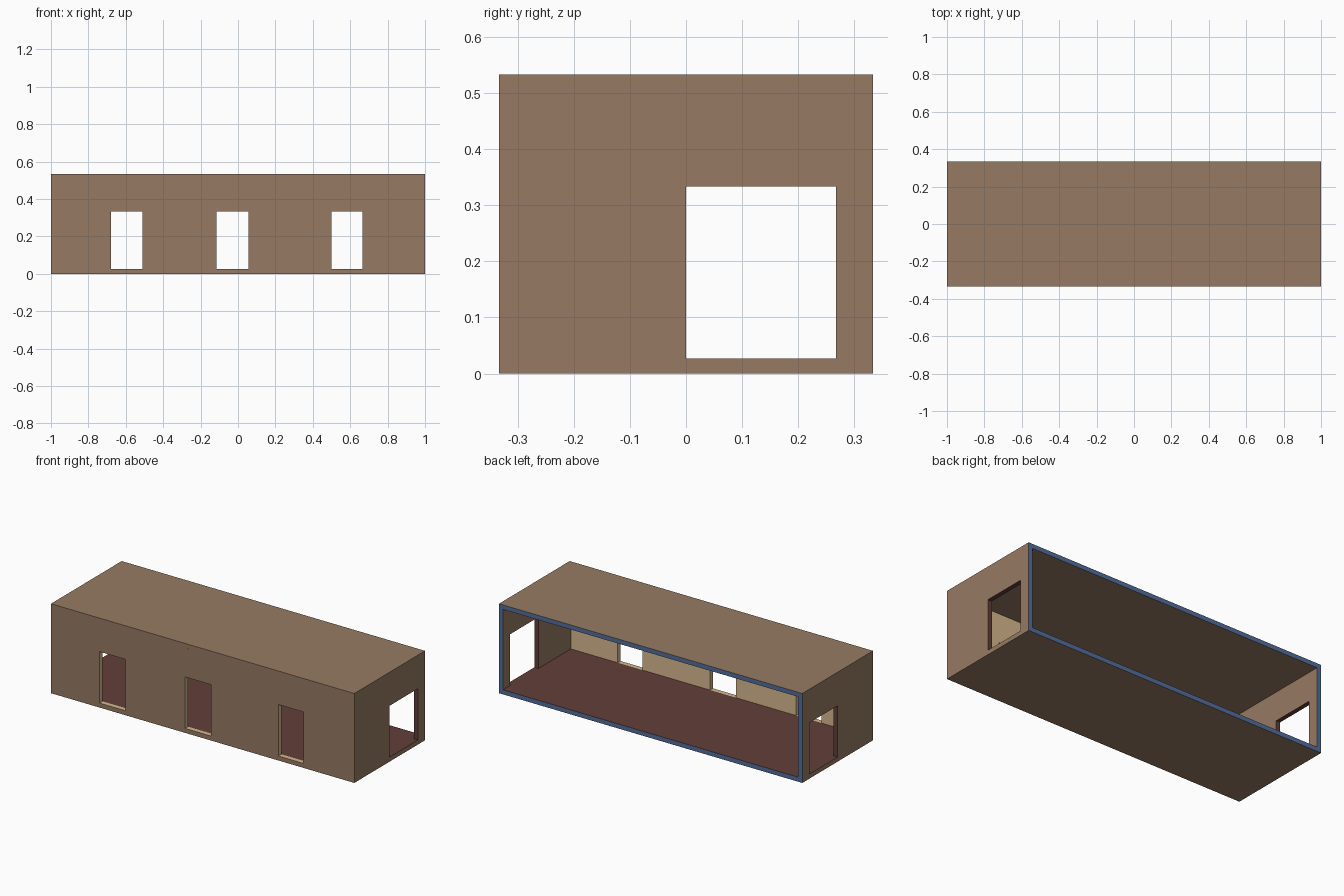
import bpy, bmesh
from mathutils import Vector

if "Cube" in bpy.data.objects:
    bpy.data.objects.remove(bpy.data.objects["Cube"])

# Overall half sizes, height and wall thickness
X, Y, H, T = 1.0, 0.333, 0.533, 0.027
TOP = 0.333                                   # head height of openings
WINDOWS = [(-0.68, -0.51), (-0.115, 0.055), (0.5, 0.665)]
DOOR = (0.0, 0.267)


def lin(c):
    c /= 255
    return c / 12.92 if c <= 0.04045 else ((c + 0.055) / 1.055) ** 2.4


def material(name, rgb):
    m = bpy.data.materials.new(name)
    m.diffuse_color = (*[lin(c) for c in rgb], 1)
    m.use_nodes = True
    m.node_tree.nodes["Principled BSDF"].inputs["Base Color"].default_value = m.diffuse_color
    return m


MATS = [material("brown_wall", (150, 122, 99)),
        material("red_floor", (98, 62, 57)),
        material("tan_lining", (214, 184, 143)),
        material("blue_edge", (84, 110, 156))]
BROWN, RED, TAN, BLUE = range(4)

# Cutting planes that divide the building into cells
XS = sorted([-X, -X + T, X - T, X] + [v for w in WINDOWS for v in w])
YS = [-Y, -Y + T, DOOR[0], DOOR[1], Y]
ZS = [0, T, TOP, H - T, H]


def part_at(p):
    """Name of the solid part at a point, or None for empty space."""
    x, y, z = p
    if abs(x) > X or abs(y) > Y or z < 0 or z > H:
        return None
    if z < T:
        return "floor_slab"
    if z > H - T:
        return "roof_slab"
    if abs(x) > X - T:
        if DOOR[0] < y < DOOR[1] and z < TOP:
            return None
        return "right_end_wall" if x > 0 else "left_end_wall"
    if y < -Y + T:
        if z < TOP and any(a < x < b for a, b in WINDOWS):
            return None
        return "front_wall"
    return None


def colour(part, c, n):
    if n.y > 0.5 and c.y > Y - 0.001:
        return BLUE                           # rim of the open back
    if part == "front_wall":                  # inside face and window reveals
        return BROWN if n.y < -0.5 else TAN
    if part == "floor_slab" and n.z > 0.5:    # window sills, then the floor
        return TAN if c.y < -Y + T else RED
    if "end_wall" in part and abs(n.x) < 0.5 and c.y > -Y + T:
        return RED                            # door reveals
    return BROWN


# Each part keeps only the faces that touch empty space
meshes = {}
axes = (XS, YS, ZS)
for i in range(len(XS) - 1):
    for j in range(len(YS) - 1):
        for k in range(len(ZS) - 1):
            lo = Vector((XS[i], YS[j], ZS[k]))
            hi = Vector((XS[i + 1], YS[j + 1], ZS[k + 1]))
            mid = (lo + hi) / 2
            part = part_at(mid)
            if not part:
                continue
            bm = meshes.setdefault(part, bmesh.new())
            for a in range(3):
                for s in (-1, 1):
                    n = Vector((0, 0, 0))
                    n[a] = s
                    centre = mid.copy()
                    centre[a] = hi[a] if s > 0 else lo[a]
                    if part_at(centre + n * 0.005):
                        continue
                    b, c = (a + 1) % 3, (a + 2) % 3
                    u, v = Vector((0, 0, 0)), Vector((0, 0, 0))
                    u[b] = (hi[b] - lo[b]) / 2
                    v[c] = (hi[c] - lo[c]) / 2 * s
                    f = bm.faces.new([bm.verts.new(centre + q) for q in
                                      (-u - v, u - v, u + v, -u + v)])
                    f.material_index = colour(part, centre, n)

for name, bm in meshes.items():
    bmesh.ops.remove_doubles(bm, verts=bm.verts, dist=0.0001)
    me = bpy.data.meshes.new(name)
    for m in MATS:
        me.materials.append(m)
    bm.to_mesh(me)
    bm.free()
    bpy.context.collection.objects.link(bpy.data.objects.new(name, me))
